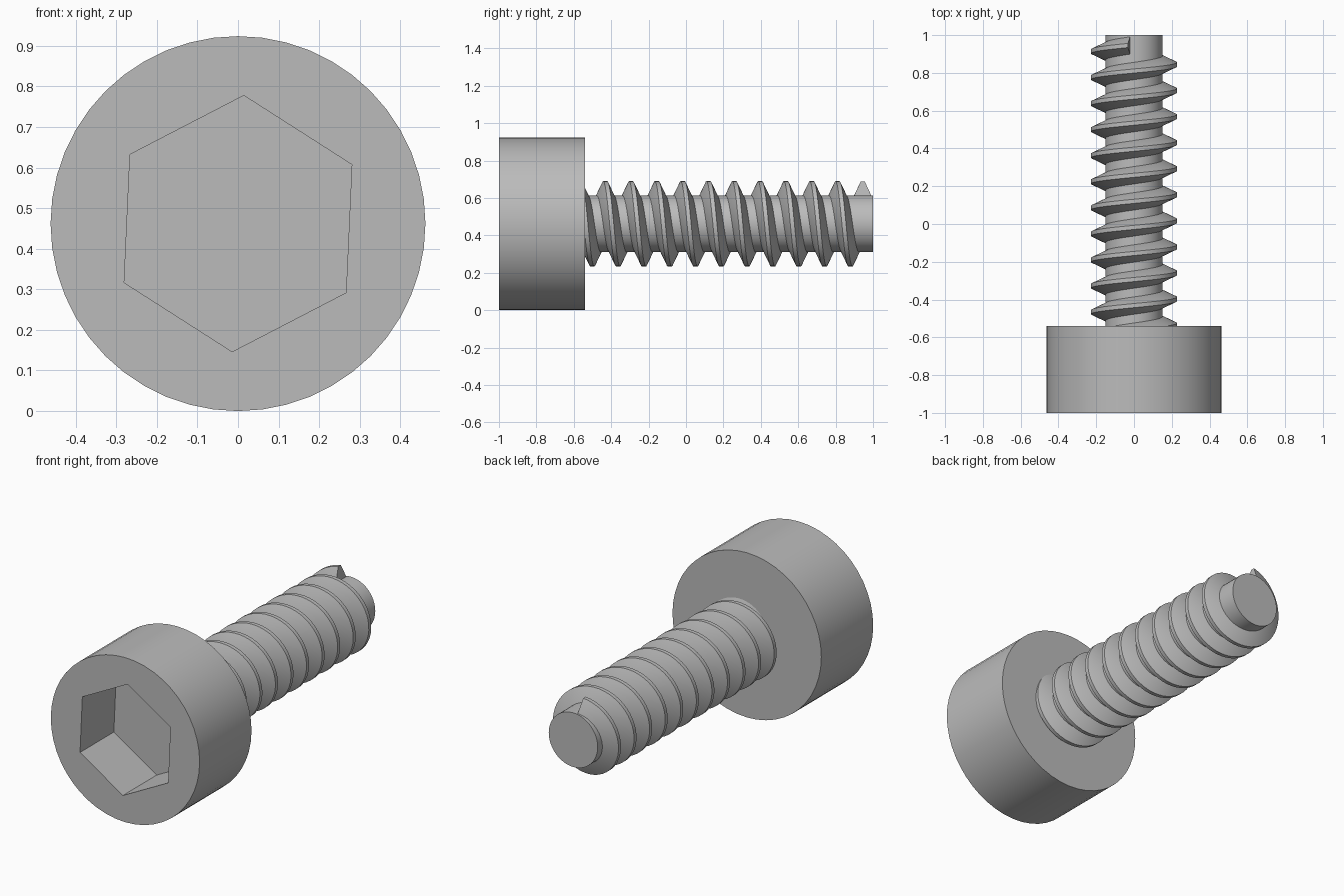
import bpy
import bmesh
from math import sin, cos, pi, radians

cube = bpy.data.objects.get("Cube")
if cube:
    bpy.data.objects.remove(cube, do_unlink=True)

# Main sizes: the screw lies along y
AXIS_Z = 0.462
HEAD_R, HEAD_FRONT, HEAD_BACK = 0.462, -1.0, -0.54
HEX_R, HEX_TURN, HEX_FLOOR = 0.316, radians(2.6), -0.70
CORE_R, CREST_R, TIP = 0.152, 0.228, 1.0
PITCH, THREAD_END, THREAD_START = 0.138, 0.945, -0.61
SIDES = 48

steel = bpy.data.materials.new("steel grey")
steel.use_nodes = True
steel.diffuse_color = (0.5, 0.5, 0.5, 1)
steel.node_tree.nodes["Principled BSDF"].inputs["Base Color"].default_value = (0.5, 0.5, 0.5, 1)


def polar(angle, radius, y):
    """Point around the screw axis, measured from the top towards +x."""
    return (radius * sin(angle), y, AXIS_Z + radius * cos(angle))


def ring(bm, radius, y, count=SIDES, turn=0.0):
    return [bm.verts.new(polar(turn + 2 * pi * i / count, radius, y)) for i in range(count)]


def join(bm, a, b):
    """Quads between two closed loops."""
    n = len(a)
    for i in range(n):
        j = (i + 1) % n
        bm.faces.new((a[i], a[j], b[j], b[i]))


def finish(bm, name):
    bmesh.ops.recalc_face_normals(bm, faces=bm.faces)
    mesh = bpy.data.meshes.new(name)
    bm.to_mesh(mesh)
    bm.free()
    mesh.materials.append(steel)
    obj = bpy.data.objects.new(name, mesh)
    bpy.context.collection.objects.link(obj)
    bpy.ops.object.select_all(action='DESELECT')
    obj.select_set(True)
    bpy.context.view_layer.objects.active = obj
    bpy.ops.object.shade_smooth_by_angle(angle=radians(30))
    return obj


# Cylindrical head with a hexagonal socket
bm = bmesh.new()
front = ring(bm, HEAD_R, HEAD_FRONT)
back = ring(bm, HEAD_R, HEAD_BACK)
mouth = ring(bm, HEX_R, HEAD_FRONT, 6, HEX_TURN)
floor = ring(bm, HEX_R, HEX_FLOOR, 6, HEX_TURN)
join(bm, front, back)
join(bm, mouth, floor)
bm.faces.new(back)
bm.faces.new(floor)
rim = [e for e in bm.edges if all(abs(v.co.y - HEAD_FRONT) < 1e-5 for v in e.verts)]
bmesh.ops.triangle_fill(bm, edges=rim, use_beauty=True, normal=(0, -1, 0))
finish(bm, "head")

# Plain core of the shank, rooted inside the head
bm = bmesh.new()
root = ring(bm, CORE_R, HEAD_BACK - 0.06)
tip = ring(bm, CORE_R, TIP)
join(bm, root, tip)
bm.faces.new(root)
bm.faces.new(tip)
finish(bm, "shank")

# Helical thread: a trapezoid swept from the tip back into the head
bm = bmesh.new()
section = [(CORE_R - 0.012, 0.048), (CORE_R, 0.046), (CREST_R, 0.011),
           (CREST_R, -0.011), (CORE_R, -0.046), (CORE_R - 0.012, -0.048)]
steps = int((THREAD_END - THREAD_START) / PITCH * SIDES)
previous = None
for i in range(steps + 1):
    angle = -0.14 - 2 * pi * i / SIDES
    y = THREAD_END - PITCH * i / SIDES
    loop = [bm.verts.new(polar(angle, r, y + dy)) for r, dy in section]
    if previous:
        join(bm, previous, loop)
    else:
        bm.faces.new(loop)
    previous = loop
bm.faces.new(previous)
finish(bm, "thread")
